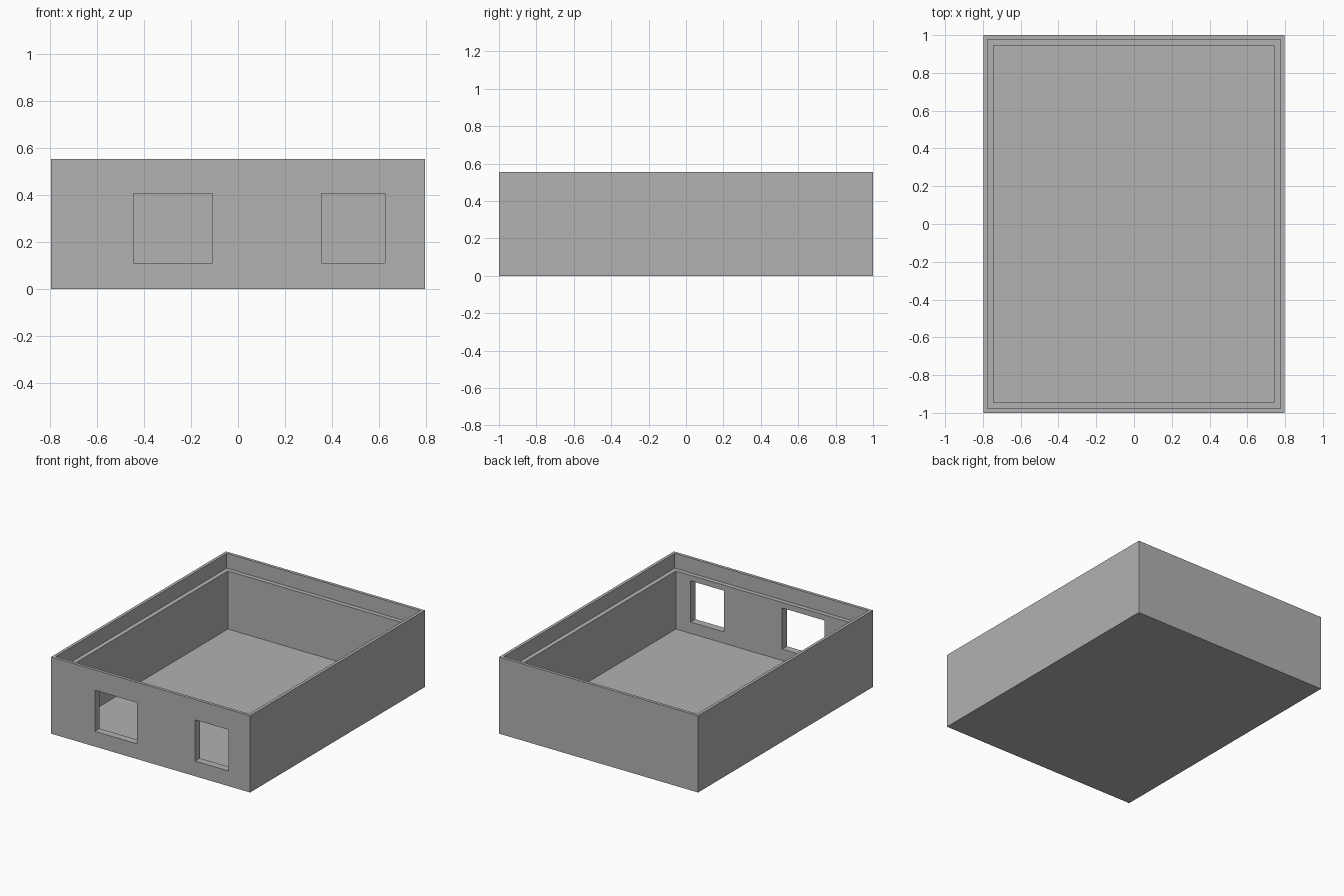
import bpy

default_cube = bpy.data.objects.get("Cube")
if default_cube:
    bpy.data.objects.remove(default_cube, do_unlink=True)

HALF_X, HALF_Y, HEIGHT = 0.797, 1.0, 0.555
FLOOR, WALL, LIP = 0.028, 0.054, 0.022
LEDGE_Z = 0.448
WINDOW_Z = (0.11, 0.408)
WINDOWS_X = [(-0.446, -0.108), (0.357, 0.626)]


def box(name, x, y, z):
    """Box spanning the given (min, max) ranges."""
    spans = (x, y, z)
    bpy.ops.mesh.primitive_cube_add(size=1, location=[(a + b) / 2 for a, b in spans])
    ob = bpy.context.object
    ob.name = ob.data.name = name
    ob.scale = [b - a for a, b in spans]
    bpy.ops.object.transform_apply(location=True, rotation=False, scale=True)
    return ob


def cut(target, cutter):
    """Subtract the cutter and remove it."""
    bpy.context.view_layer.objects.active = target
    mod = target.modifiers.new("cut", 'BOOLEAN')
    mod.operation, mod.solver, mod.object = 'DIFFERENCE', 'EXACT', cutter
    bpy.ops.object.modifier_apply(modifier=mod.name)
    bpy.data.objects.remove(cutter, do_unlink=True)


def hollow(name, inset, bottom):
    x, y = HALF_X - inset, HALF_Y - inset
    return box(name, (-x, x), (-y, y), (bottom, HEIGHT + 0.1))


# Solid block, hollowed into a tray with a stepped rim
tray = box("enclosure_base", (-HALF_X, HALF_X), (-HALF_Y, HALF_Y), (0, HEIGHT))
cut(tray, hollow("cavity_cutter", WALL, FLOOR))
cut(tray, hollow("rim_cutter", LIP, LEDGE_Z))

# Two openings through the front wall
for span in WINDOWS_X:
    cut(tray, box("opening_cutter", span, (-HALF_Y - 0.1, -HALF_Y + 0.2), WINDOW_Z))

# Plain grey plastic
grey = bpy.data.materials.new("grey_plastic")
grey.use_nodes = True
colour = (0.445, 0.445, 0.445, 1)
grey.diffuse_color = colour
grey.node_tree.nodes["Principled BSDF"].inputs["Base Color"].default_value = colour
tray.data.materials.clear()
tray.data.materials.append(grey)
for face in tray.data.polygons:
    face.use_smooth = False
    face.material_index = 0
